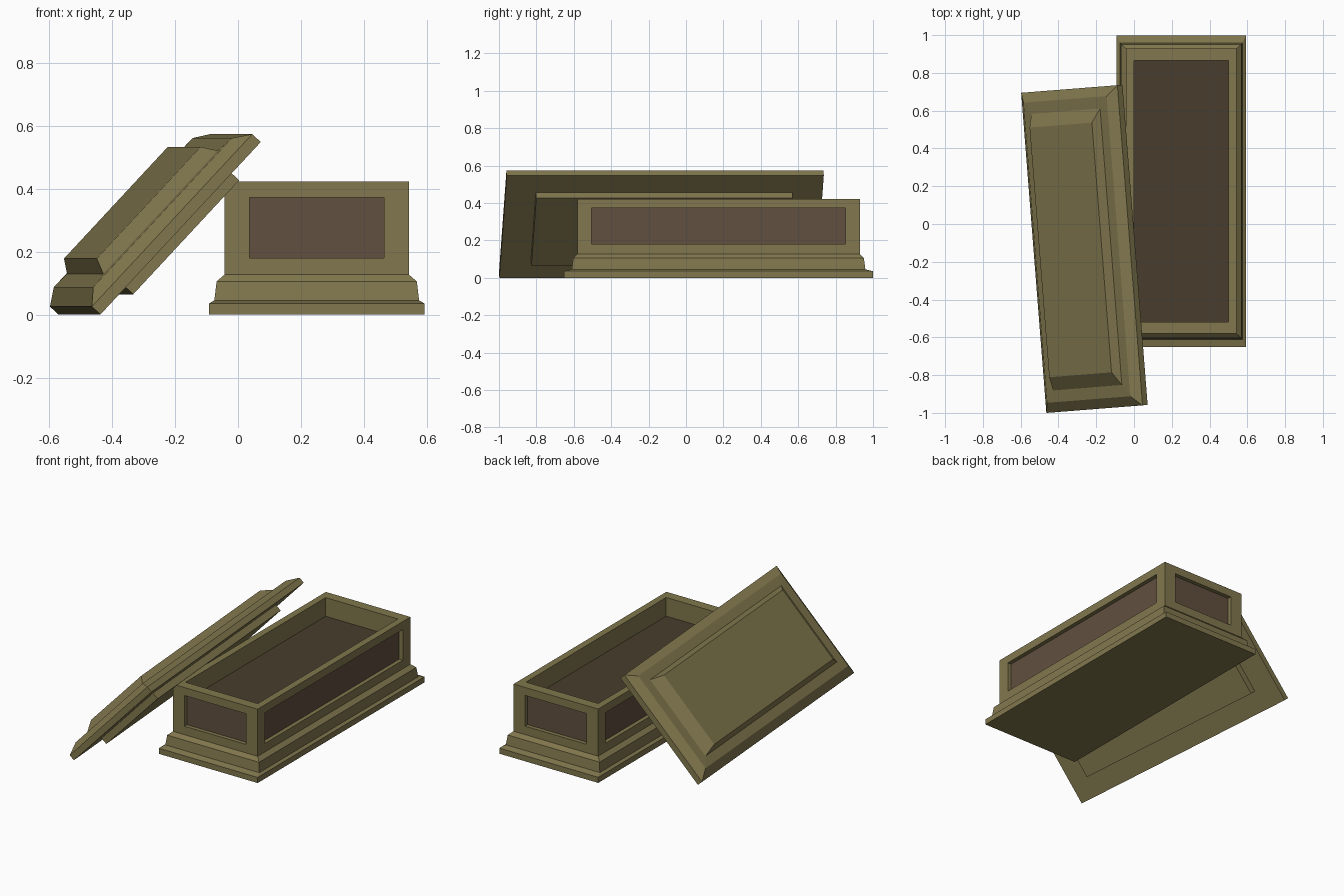
import bpy, bmesh
from math import radians
from mathutils import Vector, Euler

if "Cube" in bpy.data.objects:
    bpy.data.objects.remove(bpy.data.objects["Cube"])


def material(name, rgb):
    m = bpy.data.materials.new(name)
    m.diffuse_color = (*rgb, 1)
    m.use_nodes = True
    m.node_tree.nodes["Principled BSDF"].inputs["Base Color"].default_value = m.diffuse_color
    return m


stone = material("olive_stone", (0.22, 0.185, 0.075))
brown = material("brown_panel", (0.12, 0.08, 0.05))
dark = material("dark_floor", (0.065, 0.048, 0.026))


def loft_rects(bm, rings):
    """Closed stack of rectangles, each given as (half x, half y, z)."""
    loops = [[bm.verts.new((sx * hx, sy * hy, z))
              for sx, sy in ((-1, -1), (1, -1), (1, 1), (-1, 1))]
             for hx, hy, z in rings]
    for a, b in zip(loops, loops[1:]):
        for i in range(4):
            j = (i + 1) % 4
            bm.faces.new((a[i], a[j], b[j], b[i]))
    bm.faces.new(loops[0][::-1])
    return bm.faces.new(loops[-1])


def finish(bm, name, mats, location, rotation=(0, 0, 0)):
    bm.normal_update()
    me = bpy.data.meshes.new(name)
    bm.to_mesh(me)
    bm.free()
    for m in mats:
        me.materials.append(m)
    ob = bpy.data.objects.new(name, me)
    ob.location = location
    ob.rotation_euler = rotation
    bpy.context.collection.objects.link(ob)
    return ob


# Open box: stepped plinth, walls, rim and shallow cavity
bm = bmesh.new()
floor = loft_rects(bm, [
    (0.342, 0.825, 0.0), (0.342, 0.825, 0.035),
    (0.325, 0.785, 0.045), (0.318, 0.777, 0.105),
    (0.2925, 0.755, 0.127), (0.2925, 0.755, 0.422),
    (0.25, 0.6925, 0.422), (0.25, 0.6925, 0.305)])
floor.material_index = 2
bm.normal_update()

# Recessed brown panels on all four outer walls
walls = [f for f in bm.faces
         if abs(f.normal.z) < 0.01 and abs(f.calc_center_median().z - 0.2745) < 0.01]
for f in walls:
    n = f.normal.copy()
    bmesh.ops.inset_individual(bm, faces=[f], thickness=0.05)
    axis, half = (0, 0.213) if abs(n.y) > 0.5 else (1, 0.68)
    for v in f.verts:
        v.co[axis] = half if v.co[axis] > 0 else -half
        v.co.z = 0.18 if v.co.z < 0.27 else 0.372
    panel = bmesh.ops.extrude_discrete_faces(bm, faces=[f])["faces"][0]
    bmesh.ops.translate(bm, verts=panel.verts[:], vec=n * -0.025)
    panel.material_index = 1
finish(bm, "stone_box", (stone, brown, dark), (0.25, 0.174, 0))

# Lid leaning on the box: lip below, bevelled slab, raised panel on top
bm = bmesh.new()
hx, hy = 0.3745, 0.85
loft_rects(bm, [
    (0.2475, 0.6875, -0.042), (0.2475, 0.6875, 0.0),
    (hx, hy, 0.0), (hx, hy, 0.037),
    (hx - 0.051, hy - 0.053, 0.073), (hx - 0.107, hy - 0.116, 0.075),
    (hx - 0.132, hy - 0.187, 0.119)])
tilt = Euler((0, radians(-47), radians(4.5)))
corner = Vector((-hx, -hy, 0))
corner.rotate(tilt)
finish(bm, "leaning_lid", (stone,), Vector((-0.437, -0.998, 0.0)) - corner, tilt)
